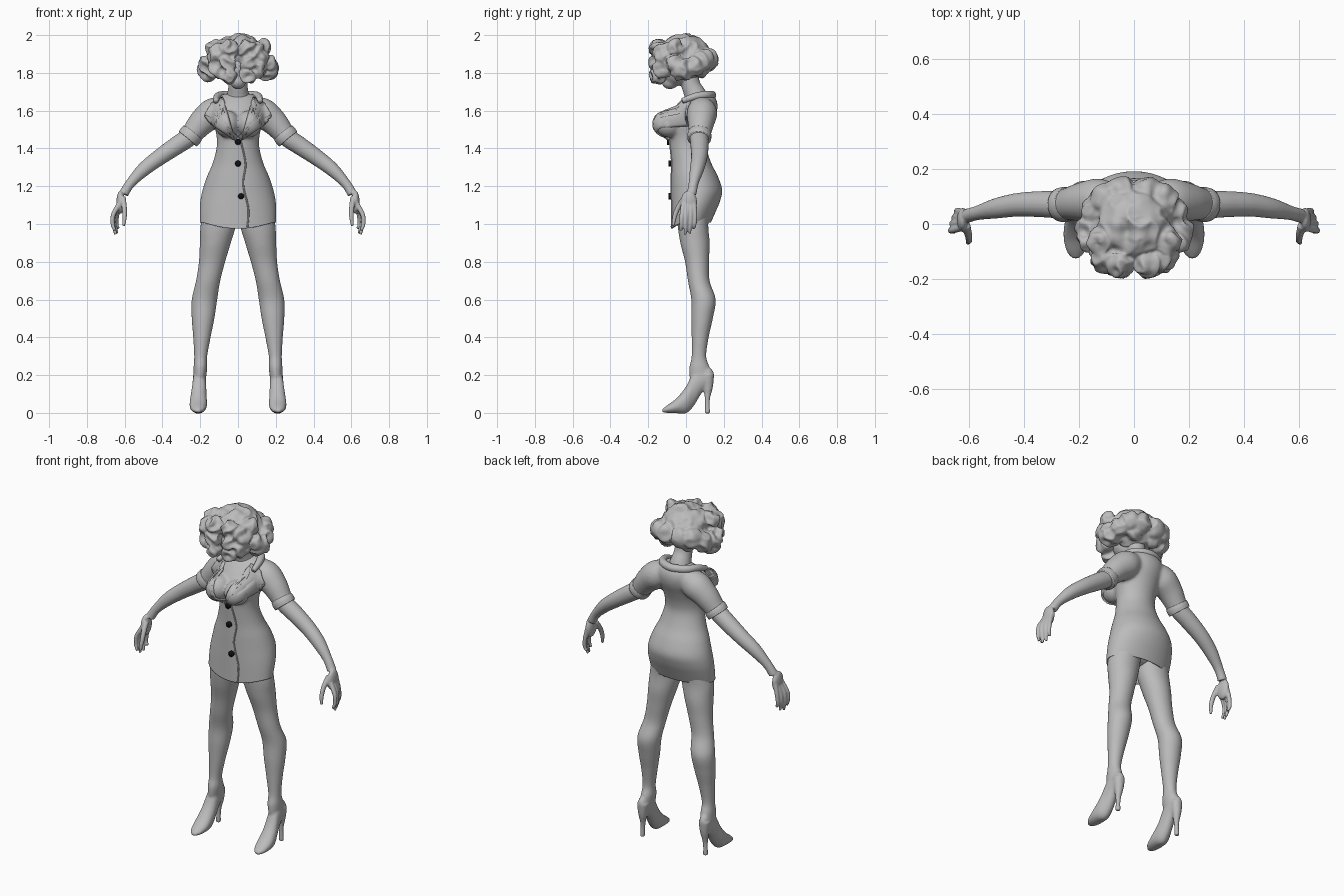
import bpy, bmesh, math
from mathutils import Vector, Quaternion, Matrix, noise
from mathutils.bvhtree import BVHTree

if "Cube" in bpy.data.objects:
    bpy.data.objects.remove(bpy.data.objects["Cube"])


def material(name, value):
    m = bpy.data.materials.new(name)
    m.use_nodes = True
    m.diffuse_color = (value, value, value, 1)
    m.node_tree.nodes["Principled BSDF"].inputs["Base Color"].default_value = (value, value, value, 1)
    return m


GREY = material("plain grey", 0.5)
BLACK = material("button black", 0.005)


def spline(rows, n=6):
    # Catmull-Rom through rows of any width
    out = []
    for i in range(len(rows) - 1):
        a, b, c, d = rows[max(i - 1, 0)], rows[i], rows[i + 1], rows[min(i + 2, len(rows) - 1)]
        for k in range(n):
            t = k / n
            out.append([0.5 * (2 * q + (r - p) * t + (2 * p - 5 * q + 4 * r - s) * t * t
                               + (3 * q - p - 3 * r + s) * t ** 3) for p, q, r, s in zip(a, b, c, d)])
    return out + [list(rows[-1])]


def skin_rings(bm, rings):
    loops = [[bm.verts.new(p) for p in ring] for ring in rings]
    n = len(loops[0])
    for a, b in zip(loops, loops[1:]):
        for i in range(n):
            bm.faces.new((a[i], a[(i + 1) % n], b[(i + 1) % n], b[i]))
    bm.faces.new(loops[0][::-1])
    bm.faces.new(loops[-1])


def loft(bm, rows, axis="z", side=1, seg=36):
    # rows: position, x range, range on the other axis
    rings = []
    for t, a0, a1, b0, b1 in spline(rows):
        ring = []
        for i in range(seg):
            w = math.tau * i / seg
            x = side * ((a0 + a1) / 2 + (a1 - a0) / 2 * math.cos(w))
            b = (b0 + b1) / 2 + (b1 - b0) / 2 * math.sin(w)
            ring.append((x, b, t) if axis == "z" else (x, t, b))
        rings.append(ring)
    skin_rings(bm, rings)


def tube(bm, rows, side=1, seg=18):
    # rows: x, y, z, radius
    pts = spline(rows)
    pos = [Vector((side * p[0], p[1], p[2])) for p in pts]
    rings, prev, q = [], Vector((0, 0, 1)), Quaternion()
    for i, p in enumerate(pos):
        tan = (pos[min(i + 1, len(pos) - 1)] - pos[max(i - 1, 0)]).normalized()
        q = prev.rotation_difference(tan) @ q
        prev = tan
        rings.append([p + q @ Vector((math.cos(w), math.sin(w), 0)) * pts[i][3]
                      for w in (math.tau * k / seg for k in range(seg))])
    skin_rings(bm, rings)


def ball(bm, centre, radii):
    m = Matrix.Translation(centre) @ Matrix.Diagonal((*radii, 1))
    bmesh.ops.create_uvsphere(bm, u_segments=24, v_segments=16, radius=1, matrix=m)


def finish(name, bm, mat=GREY, voxel=0, smooth=4):
    # optional voxel union blends overlapping volumes
    bmesh.ops.recalc_face_normals(bm, faces=bm.faces)
    mesh = bpy.data.meshes.new(name)
    bm.to_mesh(mesh)
    bm.free()
    ob = bpy.data.objects.new(name, mesh)
    bpy.context.scene.collection.objects.link(ob)
    if voxel:
        r = ob.modifiers.new("union", "REMESH")
        r.mode, r.voxel_size = "VOXEL", voxel
        s = ob.modifiers.new("soften", "SMOOTH")
        s.factor, s.iterations = 0.5, smooth
        dg = bpy.context.evaluated_depsgraph_get()
        ob.data = bpy.data.meshes.new_from_object(ob.evaluated_get(dg))
        ob.modifiers.clear()
    ob.data.materials.clear()
    ob.data.materials.append(mat)
    ob.data.shade_smooth()
    return ob


# Jacket: torso, bust and sleeves blended, then cut open at the hem
bm = bmesh.new()
torso = [(.97, .2, -.08, .115), (1.06, .203, -.08, .155), (1.12, .2, -.08, .18), (1.18, .188, -.08, .192),
         (1.25, .165, -.08, .17), (1.32, .135, -.08, .135), (1.4, .114, -.085, .11), (1.46, .113, -.09, .115),
         (1.52, .125, -.1, .135), (1.58, .135, -.085, .16), (1.63, .135, -.05, .167), (1.67, .11, -.01, .155),
         (1.69, .07, .02, .13)]
loft(bm, [(z, -w, w, f, b) for z, w, f, b in torso], seg=48)
for s in (1, -1):
    ball(bm, (s * .058, -.09, 1.53), (.067, .078, .072))
    tube(bm, [(.05, .085, 1.62, .055), (.125, .085, 1.59, .08), (.19, .08, 1.54, .071),
              (.245, .072, 1.475, .058), (.262, .07, 1.455, .06)], s, 24)
jacket = finish("jacket", bm, voxel=.009, smooth=5)
bm = bmesh.new()
bm.from_mesh(jacket.data)
bmesh.ops.bisect_plane(bm, geom=bm.verts[:] + bm.edges[:] + bm.faces[:], plane_co=(0, 0, 1.008),
                       plane_no=(0, 0, 1), clear_inner=True)
for v in bm.verts:
    low = max(0, (1.1 - v.co.z) / .1)
    v.co.z -= .036 * low * min(1, max(0, -v.co.y / .08)) ** 2
front = BVHTree.FromBMesh(bm)
bm.to_mesh(jacket.data)
bm.free()
jacket.data.shade_smooth()
jacket.modifiers.new("cloth", "SOLIDIFY").thickness = .008


def on_front(x, z, lift):
    hit = front.ray_cast(Vector((x, -1, z)), Vector((0, 1, 0)))[0]
    return Vector((x, (hit.y if hit else -.08) - lift, z))


# Lapels lie on the chest
lapel = [(.08, 1.672), (.096, 1.63), (.078, 1.535), (0, 1.463), (.02, 1.445), (.145, 1.53),
         (.128, 1.558), (.178, 1.578), (.14, 1.64)]
for s, side in ((1, "left"), (-1, "right")):
    bm = bmesh.new()
    bm.faces.new([bm.verts.new((s * x, 0, z)) for x, z in lapel])
    bmesh.ops.triangulate(bm, faces=bm.faces[:])
    for _ in range(3):
        bmesh.ops.subdivide_edges(bm, edges=bm.edges[:], cuts=1, use_grid_fill=True)
    for v in bm.verts:
        v.co = on_front(v.co.x, v.co.z, .008)
    ob = finish(side + "_lapel", bm)
    mod = ob.modifiers.new("cloth", "SOLIDIFY")
    mod.thickness, mod.offset = .009, 0

# Collar around the back of the neck
bm = bmesh.new()
half = [(.118, -.02, 1.652, .014), (.108, .05, 1.675, .02), (.075, .11, 1.682, .022)]
tube(bm, half + [(0, .138, 1.682, .022)] + [(-x, y, z, r) for x, y, z, r in half[::-1]])
finish("collar", bm)

# Overlapping front edge and buttons
bm = bmesh.new()
edge = spline([(.012, 1.45), (.04, 1.32), (.028, 1.21), (.055, 1.08), (.05, .985)], 4)
tube(bm, [(*on_front(x, z, 0), .0045) for x, z in edge], seg=8)
finish("front_edge", bm)
for i, (x, z) in enumerate([(0, 1.435), (0, 1.32), (.016, 1.147)]):
    bm = bmesh.new()
    m = Matrix.Translation(on_front(x, z, .005)) @ Matrix.Rotation(math.pi / 2, 4, "X")
    bmesh.ops.create_cone(bm, cap_ends=True, segments=20, radius1=.016, radius2=.016, depth=.016, matrix=m)
    finish(f"button_{i + 1}", bm, BLACK)

for s, side in ((1, "left"), (-1, "right")):
    # Sleeve cuff
    bm = bmesh.new()
    tube(bm, [(.24, .073, 1.482, .061), (.252, .071, 1.467, .064), (.266, .07, 1.45, .062)], s, 28)
    finish(side + "_cuff", bm)

    # Arm with hand and fingers
    bm = bmesh.new()
    tube(bm, [(.2, .078, 1.53, .048), (.257, .07, 1.463, .05), (.33, .072, 1.412, .048), (.42, .07, 1.35, .043),
              (.5, .057, 1.288, .037), (.57, .04, 1.215, .026), (.605, .03, 1.16, .026)], s)
    ball(bm, (s * .622, .015, 1.115), (.022, .044, .062))
    for y, tip, x in ((-.022, .965, .652), (.002, .945, .648), (.025, .95, .64), (.047, .975, .632)):
        tube(bm, [(.626, y * .8 + .005, 1.11, .014), (x + .008, y, 1.05, .0125),
                  (x + .012, y - .002, 1.0, .011), (x, y - .006, tip, .008)], s, 12)
    tube(bm, [(.61, -.005, 1.14, .016), (.602, -.04, 1.09, .014), (.6, -.06, 1.04, .012),
              (.605, -.068, .99, .008)], s, 12)
    finish(side + "_arm", bm, voxel=.005, smooth=3)

    # Leg with high-heeled shoe
    bm = bmesh.new()
    loft(bm, [(1.12, .005, .17, -.05, .13), (1.0, .01, .197, -.045, .118), (.9, .038, .202, -.03, .125),
              (.8, .068, .207, -.005, .122), (.7, .094, .222, .01, .125), (.6, .11, .245, .028, .157),
              (.5, .125, .245, .028, .142), (.4, .145, .237, .03, .12), (.3, .163, .232, .03, .107),
              (.24, .163, .235, .018, .125), (.18, .17, .235, .02, .135)], side=s)
    loft(bm, [(-.125, .2, .225, .003, .02), (-.1, .178, .245, 0, .04), (-.05, .165, .256, -.002, .078),
              (0, .165, .253, -.002, .14), (.04, .168, .243, .035, .22), (.08, .17, .238, .1, .25),
              (.125, .178, .232, .145, .24), (.147, .195, .215, .175, .215)], axis="y", side=s)
    tube(bm, [(.205, .115, .2, .034), (.206, .117, .14, .026), (.208, .113, .07, .014), (.21, .114, -.003, .014)], s)
    finish(side + "_leg", bm, voxel=.0065, smooth=4)

bm = bmesh.new()
ball(bm, (0, .03, 1.1), (.165, .09, .08))
finish("pelvis", bm)

# Neck and face
bm = bmesh.new()
tube(bm, [(0, .065, 1.62, .075), (0, .05, 1.68, .06), (0, .025, 1.74, .05), (0, .01, 1.83, .05)], seg=28)
ball(bm, (0, -.055, 1.83), (.085, .085, .1))
ball(bm, (0, -.085, 1.755), (.042, .045, .042))
finish("neck_and_face", bm, voxel=.008)

# Curly hair built from clumps
bm = bmesh.new()
ball(bm, (0, -.005, 1.885), (.14, .135, .12))
clumps = [(.05, -.145, 1.925, .048), (.105, -.12, 1.895, .055), (.055, -.15, 1.855, .046), (.105, -.125, 1.825, .05),
          (.05, -.15, 1.785, .042), (.125, -.06, 1.935, .045), (.15, -.02, 1.82, .062), (.14, .045, 1.84, .055),
          (.105, .09, 1.87, .058), (.045, .115, 1.87, .058), (.07, .08, 1.82, .045), (.165, -.06, 1.85, .04)]
for x, y, z, r in clumps:
    for s in (1, -1):
        ball(bm, (s * x, y, z), (r, r, r * 1.05))
hair = finish("hair", bm, voxel=.0075, smooth=3)
normals = [v.normal.copy() for v in hair.data.vertices]
for v, n in zip(hair.data.vertices, normals):
    v.co += n * .02 * (.4 - abs(noise.noise(v.co * 16)) * 2) * (1 if v.co.y < .02 else .5)
hair.data.update()
